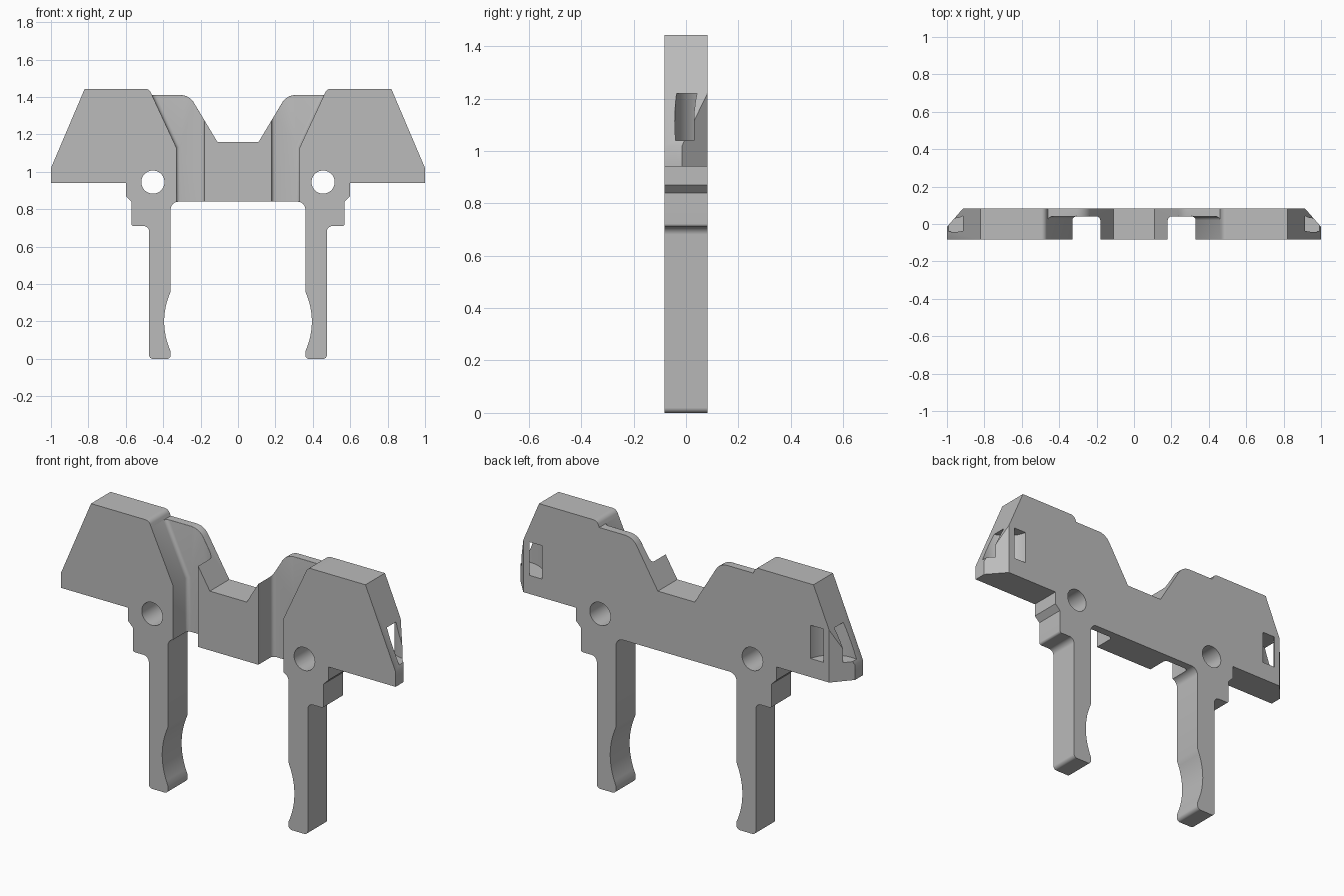
import bpy, bmesh, math
from mathutils import Vector

FRONT, BACK, RECESS = -0.083, 0.083, 0.04

cube = bpy.data.objects.get("Cube")
if cube:
    bpy.data.objects.remove(cube, do_unlink=True)

grey = bpy.data.materials.new("plain grey")
grey.use_nodes = True
grey.diffuse_color = (0.5, 0.5, 0.5, 1)
grey.node_tree.nodes["Principled BSDF"].inputs["Base Color"].default_value = (0.5, 0.5, 0.5, 1)


def rounded(corners, steps=6):
    """Replace each (u, v, radius) corner by an arc tangent to its neighbours."""
    points = []
    for i, (u, v, radius) in enumerate(corners):
        here = Vector((u, v))
        if not radius:
            points.append(here)
            continue
        before = (Vector(corners[i - 1][:2]) - here).normalized()
        after = (Vector(corners[(i + 1) % len(corners)][:2]) - here).normalized()
        half = before.angle(after) / 2
        centre = here + (before + after).normalized() * radius / math.sin(half)
        start = here + before * radius / math.tan(half) - centre
        end = here + after * radius / math.tan(half) - centre
        for k in range(steps + 1):
            points.append(centre + start.lerp(end, k / steps).normalized() * radius)
    return points


def prism(name, points, low, high, axis="y"):
    """Extrude a flat outline along y (outline in x, z) or z (outline in x, y)."""
    bm = bmesh.new()
    place = (lambda p, d: (p[0], d, p[1])) if axis == "y" else (lambda p, d: (p[0], p[1], d))
    rings = [[bm.verts.new(place(p, d)) for p in points] for d in (low, high)]
    for ring in rings:
        bm.faces.new(ring)
    for i in range(len(points)):
        bm.faces.new((rings[0][i - 1], rings[0][i], rings[1][i], rings[1][i - 1]))
    bmesh.ops.recalc_face_normals(bm, faces=bm.faces)
    mesh = bpy.data.meshes.new(name)
    bm.to_mesh(mesh)
    bm.free()
    mesh.materials.append(grey)
    obj = bpy.data.objects.new(name, mesh)
    bpy.context.collection.objects.link(obj)
    return obj


def bevel_edges(obj, test, size, segments=4):
    bm = bmesh.new()
    bm.from_mesh(obj.data)
    bmesh.ops.remove_doubles(bm, verts=bm.verts, dist=0.0002)
    bm.normal_update()
    edges = [e for e in bm.edges if test(e)]
    bmesh.ops.bevel(bm, geom=edges, offset=size, segments=segments,
                    profile=0.5, affect="EDGES", clamp_overlap=True)
    bm.to_mesh(obj.data)
    bm.free()


def cut(obj, cutter):
    cutter.hide_render = True
    mod = obj.modifiers.new("cut", "BOOLEAN")
    mod.operation, mod.solver, mod.object = "DIFFERENCE", "EXACT", cutter
    bpy.context.view_layer.objects.active = obj
    bpy.ops.object.modifier_apply(modifier=mod.name)
    bpy.data.objects.remove(cutter, do_unlink=True)


def on_recess(e):
    return all(abs(v.co.y - RECESS) < 0.001 for v in e.verts)


# Silhouette: saddle, wing, bracket and leg with a hollowed foot
half = [(0.11, 1.16, 0), (0.26, 1.41, 0.08), (0.46, 1.41, 0), (0.475, 1.443, 0.03),
        (0.82, 1.443, 0), (1, 1.02, 0), (1, 0.94, 0), (0.6, 0.94, 0), (0.6, 0.87, 0),
        (0.57, 0.84, 0), (0.57, 0.71, 0.012), (0.475, 0.71, 0.03),
        (0.475, 0, 0.02), (0.36, 0, 0.02)]
for k in range(13):
    t = k / 6 - 1
    half.append((0.36 + 0.035 * (1 - t * t), 0.2 + 0.16 * t, 0))
half.append((0.36, 0.84, 0.04))
outline = half + [(-x, z, r) for x, z, r in reversed(half)]
body = prism("clip_body", rounded(outline), FRONT, BACK)

for side in (1, -1):
    # Front recess between the centre block and the wing
    pocket = [(0.18, 0.7), (0.33, 0.7), (0.33, 1.13), (0.49, 1.475), (0.49, 1.6), (0.18, 1.6)]
    recess = prism("recess_cutter", [(side * x, z) for x, z in pocket], -0.2, RECESS)
    bevel_edges(recess, on_recess, 0.02)
    cut(body, recess)

    # Round pin hole
    ring = [math.tau * k / 40 for k in range(40)]
    cut(body, prism("hole_cutter", [(side * 0.455 + 0.062 * math.cos(a), 0.945 + 0.062 * math.sin(a))
                                    for a in ring], -0.2, 0.2))

    # Chamfered rear outer corner
    corner = [(0.914, 0.083), (0.861, 0.143), (1.2, 0.143), (1.2, -0.243)]
    cut(body, prism("chamfer_cutter", [(side * x, y) for x, y in corner], 0.8, 1.6, "z"))

    # Curved strap slot from the outer end round to the back
    arc = [math.radians(150 + 10 * k) for k in range(16)]
    sweep = [(r, a) for r, angles in ((0.163, arc), (0.09, arc[::-1])) for a in angles]
    cut(body, prism("slot_cutter", [(side * (0.96 + r * math.cos(a)), 0.12 + r * math.sin(a))
                                    for r, a in sweep], 1.04, 1.22, "z"))

# Soften the front upper edge of the thin back plate
bevel_edges(body, lambda e: on_recess(e) and any(f.normal.z > 0.3 for f in e.link_faces), 0.02)

bpy.ops.object.select_all(action="DESELECT")
body.select_set(True)
bpy.context.view_layer.objects.active = body
bpy.ops.object.shade_smooth_by_angle(angle=math.radians(28))
